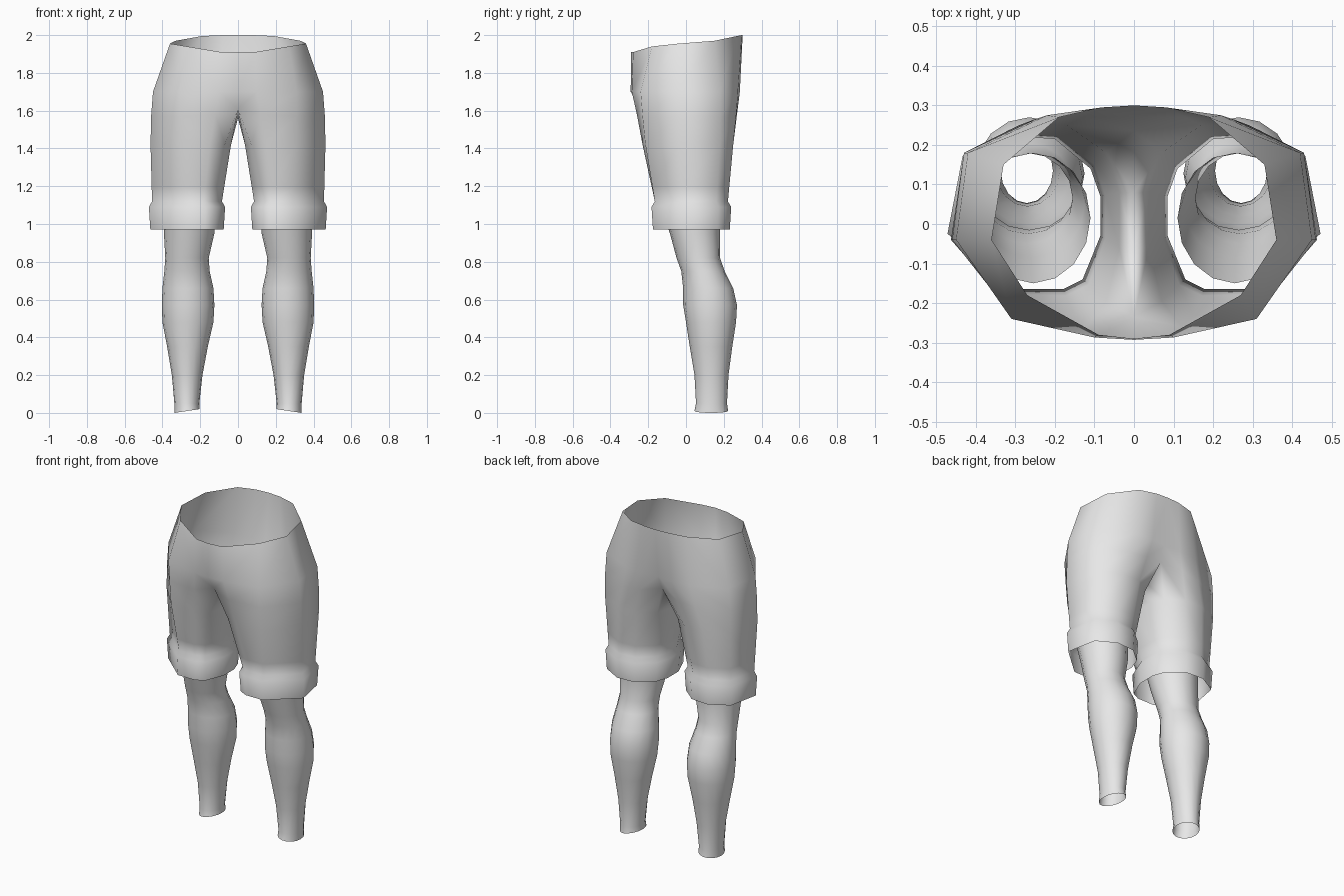
import bpy, bmesh, math

cube = bpy.data.objects.get("Cube")
if cube:
    bpy.data.objects.remove(cube, do_unlink=True)

grey = bpy.data.materials.new("plain_grey")
grey.use_nodes = True
grey.diffuse_color = (0.8, 0.8, 0.8, 1)
grey.node_tree.nodes["Principled BSDF"].inputs["Base Color"].default_value = (0.8, 0.8, 0.8, 1)


def loft(name, rings):
    """Skin rings from top to bottom; unequal or short rings stay open."""
    bm = bmesh.new()
    rows = [[bm.verts.new(p) for p in ring] for ring in rings]
    full = len(rows[-1])
    for up, low in zip(rows, rows[1:]):
        closed = len(up) == full
        for i in range(full if closed else len(up) - 1):
            j = (i + 1) % full
            bm.faces.new((low[i], low[j], up[j], up[i]))
    mesh = bpy.data.meshes.new(name)
    bm.to_mesh(mesh)
    bm.free()
    mesh.materials.append(grey)
    mesh.polygons.foreach_set("use_smooth", [True] * len(mesh.polygons))
    obj = bpy.data.objects.new(name, mesh)
    bpy.context.collection.objects.link(obj)
    mirror = obj.modifiers.new("mirror", "MIRROR")
    mirror.use_clip = True
    mirror.merge_threshold = 0.002
    return obj


def level(points, z):
    return [(x, y, z) for x, y in points]


def blend(a, b, t):
    return [tuple(p + (q - p) * t for p, q in zip(u, v)) for u, v in zip(a, b)]


def swell(points, s, z):
    return [(0.27 + (x - 0.27) * s, 0.03 + (y - 0.03) * s, z) for x, y, _ in points]


# Shorts: half rings from centre front round to centre back
waist = [(0, -.29, 1.91), (.09, -.28, 1.91), (.27, -.18, 1.94), (.36, -.04, 1.955),
         (.33, .15, 1.97), (.19, .27, 1.995), (.08, .295, 2), (0, .3, 2)]
hip = level([(0, -.293), (.1, -.287), (.31, -.24), (.45, -.04),
             (.42, .18), (.22, .275), (.1, .285), (0, .272)], 1.7)

# Full leg rings, the last two points lie on the inner thigh
crotch = [(0, -.235, 1.61), (.12, -.26, 1.58), (.31, -.23, 1.57), (.46, -.04, 1.57),
          (.43, .18, 1.57), (.25, .265, 1.57), (.13, .27, 1.58), (0, .235, 1.61),
          (0, .08, 1.56), (0, -.06, 1.56)]
thigh = level([(.07, -.195), (.15, -.23), (.31, -.215), (.463, -.04), (.43, .18),
               (.29, .25), (.17, .25), (.07, .18), (.037, .08), (.037, -.06)], 1.42)
hem = level([(.13, -.14), (.18, -.165), (.29, -.165), (.455, -.02), (.42, .16),
             (.31, .222), (.2, .215), (.11, .14), (.085, .07), (.085, -.03)], 1.12)

# Turned-up cuff continues from the hem
cuff_top = swell(hem, 1.09, 1.09)
cuff_bottom = swell(hem, 1.05, 0.97)
loft("shorts", [waist, hip, crotch, thigh, blend(thigh, hem, 0.75), hem, cuff_top, cuff_bottom])

# Lower legs: height, inner x, outer x, front y, back y
sections = [(1.15, .11, .4, -.15, .18), (.95, .125, .392, -.085, .18),
            (.82, .155, .385, -.05, .18), (.75, .15, .39, -.025, .205),
            (.66, .13, .4, -.015, .25), (.57, .125, .403, -.015, .27),
            (.48, .13, .4, 0, .265), (.35, .16, .375, .02, .245),
            (.2, .188, .35, .045, .225), (.05, .205, .337, .053, .217),
            (.01, .203, .337, .045, .223)]
SIDES = 16


def oval(z, x0, x1, y0, y1):
    ring = []
    for i in range(SIDES):
        a = 2 * math.pi * i / SIDES
        tilt = -0.01 * math.cos(a) if z < 0.02 else 0
        ring.append(((x0 + x1) / 2 + (x1 - x0) / 2 * math.cos(a),
                     (y0 + y1) / 2 + (y1 - y0) / 2 * math.sin(a), z + tilt))
    return ring


loft("lower_legs", [oval(*s) for s in sections])
